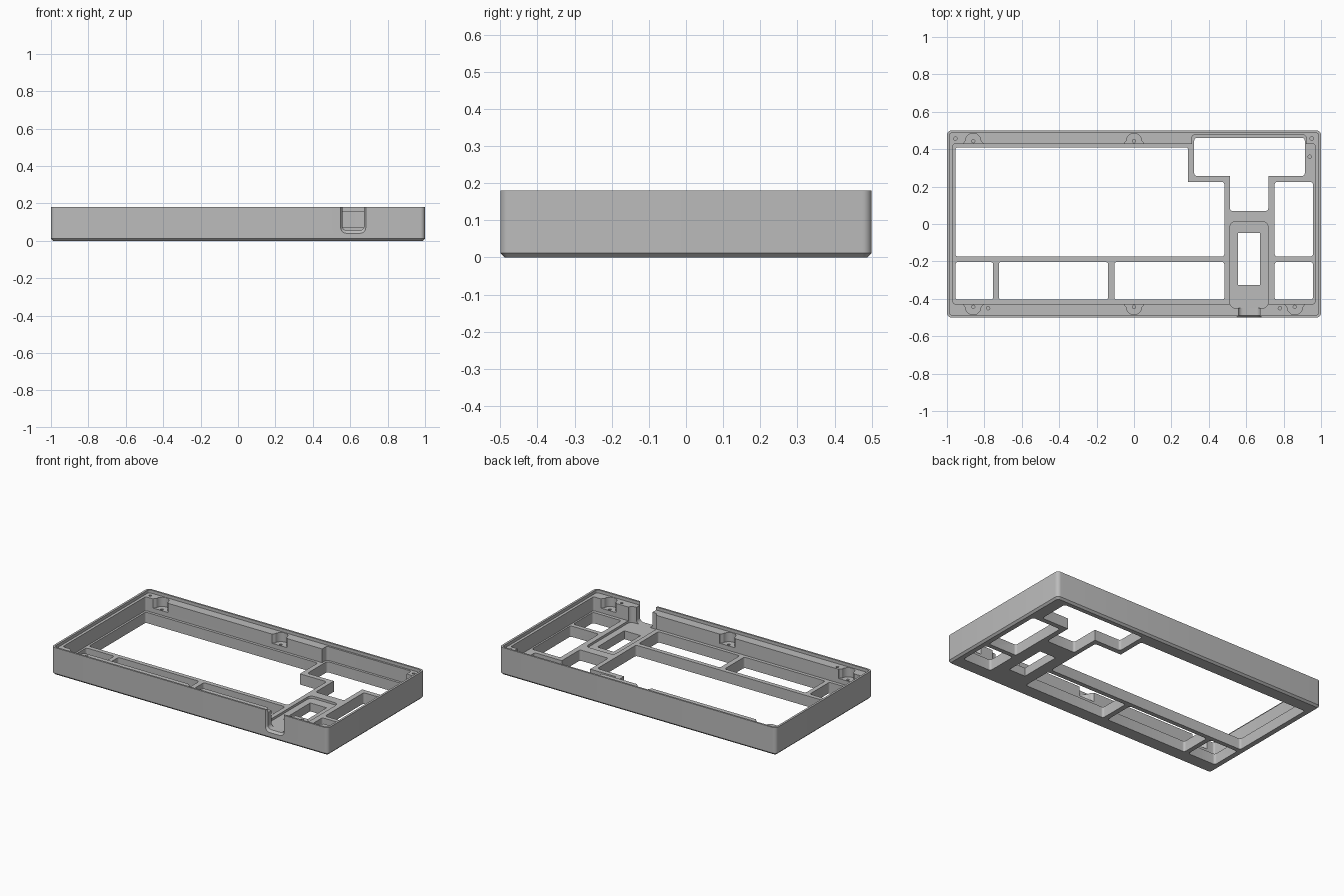
import bpy, bmesh, math
from mathutils import Matrix, Vector

cube = bpy.data.objects.get("Cube")
if cube:
    bpy.data.objects.remove(cube, do_unlink=True)

HEIGHT, LEDGE, FLOOR, POCKET = 0.18, 0.16, 0.07, 0.055
ABOVE, BELOW = 0.3, -0.1

grey = bpy.data.materials.new("matte grey")
grey.use_nodes = True
grey.diffuse_color = (0.5, 0.5, 0.5, 1)
grey.node_tree.nodes["Principled BSDF"].inputs["Base Color"].default_value = (0.5, 0.5, 0.5, 1)


def rect(x0, x1, y0, y1):
    return [(x0, y0), (x1, y0), (x1, y1), (x0, y1)]


def circle(x, y, r, n=16):
    return [(x + r * math.cos(2 * math.pi * i / n), y + r * math.sin(2 * math.pi * i / n))
            for i in range(n)]


def prism(name, outline, z0, z1, radius=0, bottom_chamfer=0, flare=1):
    """Extrude an outline, rounding its outward upright corners."""
    bm = bmesh.new()
    face = bm.faces.new([bm.verts.new((x, y, z0)) for x, y in outline])
    top = bmesh.ops.extrude_face_region(bm, geom=[face])["geom"]
    bmesh.ops.translate(bm, vec=(0, 0, z1 - z0),
                        verts=[v for v in top if isinstance(v, bmesh.types.BMVert)])
    bmesh.ops.recalc_face_normals(bm, faces=bm.faces)
    if radius:
        upright = [e for e in bm.edges if e.is_convex
                   and abs(e.verts[0].co.z - e.verts[1].co.z) > 0.001]
        bmesh.ops.bevel(bm, geom=upright, offset=radius, segments=6, profile=0.5,
                        affect='EDGES', clamp_overlap=True)
    if bottom_chamfer:
        low = [e for e in bm.edges if all(abs(v.co.z - z0) < 1e-5 for v in e.verts)]
        bmesh.ops.bevel(bm, geom=low, offset=bottom_chamfer, segments=1, affect='EDGES')
    for v in bm.verts:
        if abs(v.co.z - z1) < 1e-5:
            v.co.x *= flare
            v.co.y *= flare
    bmesh.ops.recalc_face_normals(bm, faces=bm.faces)
    mesh = bpy.data.meshes.new(name)
    bm.to_mesh(mesh)
    bm.free()
    mesh.materials.append(grey)
    obj = bpy.data.objects.new(name, mesh)
    bpy.context.collection.objects.link(obj)
    return obj


case = prism("case_body", rect(-1, 1, -0.5, 0.5), 0, HEIGHT, 0.025, 0.012)


def cut(outline, z0, z1, radius=0, flare=1, matrix=None):
    """Carve a prism out of the case."""
    cutter = prism("cutter", outline, z0, z1, radius, flare=flare)
    cutter.hide_render = True
    if matrix:
        cutter.data.transform(matrix)
    mod = case.modifiers.new("cut", 'BOOLEAN')
    mod.operation = 'DIFFERENCE'
    mod.solver = 'EXACT'
    mod.object = cutter
    bpy.context.view_layer.objects.active = case
    bpy.ops.object.modifier_apply(modifier=mod.name)
    bpy.data.objects.remove(cutter, do_unlink=True)


# Rim recess, main cavity and the deeper bay at the back
cut(rect(-0.986, 0.986, -0.488, 0.488), LEDGE, ABOVE, 0.015)
cut(rect(-0.968, 0.968, -0.427, 0.428), FLOOR, ABOVE, 0.012)
cut(rect(0.309, 0.92, 0.3, 0.476), FLOOR, ABOVE, 0.015)

# Large stepped opening
cut([(-0.955, -0.174), (0.483, -0.174), (0.483, 0.225),
     (0.29, 0.225), (0.29, 0.41), (-0.955, 0.41)], BELOW, 0.12, 0.014)
# T-shaped opening
cut([(0.322, 0.46), (0.322, 0.257), (0.513, 0.257), (0.513, 0.07),
     (0.718, 0.07), (0.718, 0.257), (0.913, 0.257), (0.913, 0.46)], BELOW, 0.12, 0.014)
# Front row of openings and the side opening
for x0, x1 in ((-0.955, -0.753), (-0.723, -0.138), (-0.105, 0.483), (0.752, 0.957)):
    cut(rect(x0, x1, -0.405, -0.203), BELOW, 0.12, 0.014)
cut(rect(0.752, 0.957, -0.174, 0.225), BELOW, 0.12, 0.014)

# Board pocket with its window
cut(rect(0.513, 0.717, -0.45, 0.013), POCKET, ABOVE, 0.03)
cut(rect(0.556, 0.674, -0.326, -0.048), BELOW, 0.12)

# Connector notch through the front wall, flared at the outside
notch = rect(-0.0585, 0.0585, -0.1, 0.1)
to_front = Matrix.Translation(Vector((0.616, 0, 0.155))) @ Matrix.Rotation(math.pi / 2, 4, 'X')
cut(notch, 0.44, 0.52, 0.025, matrix=to_front)
cut(notch, 0.488, 0.502, 0.025, flare=1.17, matrix=to_front)

# Screw niches in the front and back ledges
for x, side in ((-0.86, 1), (0, 1), (-0.86, -1), (0, -1), (0.86, -1)):
    arc = [(x + 0.041 * math.cos(math.pi * i / 12), side * (0.444 + 0.041 * math.sin(math.pi * i / 12)))
           for i in range(13)]
    mouth = [(x - 0.055, side * 0.428), (x - 0.055, side * 0.42),
             (x + 0.055, side * 0.42), (x + 0.055, side * 0.428)]
    cut(arc + mouth, 0.1, ABOVE)
    cut(circle(x, side * 0.443, 0.009), 0.075, 0.15)

# Small pin holes
for x, y, top in ((-0.955, 0.457, LEDGE), (0.95, 0.457, LEDGE), (0.94, 0.36, FLOOR),
                  (-0.78, -0.45, LEDGE), (0.78, -0.45, LEDGE)):
    cut(circle(x, y, 0.009), top - 0.04, ABOVE)

bpy.ops.object.select_all(action='DESELECT')
case.select_set(True)
bpy.context.view_layer.objects.active = case
bpy.ops.object.shade_smooth_by_angle(angle=math.radians(30))
